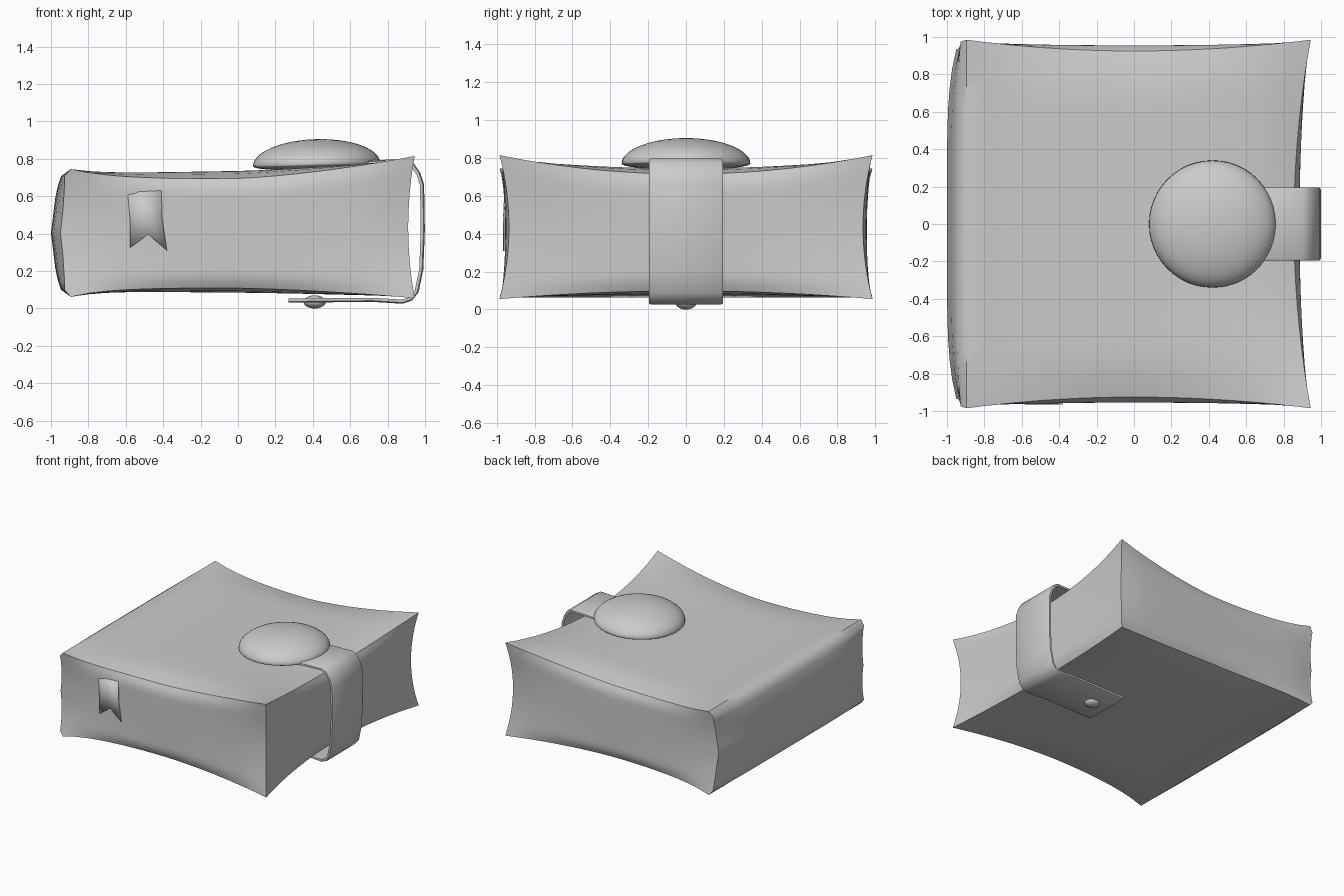
import bpy, bmesh, math
from mathutils import Vector

if "Cube" in bpy.data.objects:
    bpy.data.objects.remove(bpy.data.objects["Cube"])


def finish(name, bm, angle=30):
    bmesh.ops.recalc_face_normals(bm, faces=bm.faces)
    me = bpy.data.meshes.new(name)
    bm.to_mesh(me)
    bm.free()
    ob = bpy.data.objects.new(name, me)
    bpy.context.collection.objects.link(ob)
    bpy.ops.object.select_all(action='DESELECT')
    ob.select_set(True)
    bpy.context.view_layer.objects.active = ob
    bpy.ops.object.shade_smooth_by_angle(angle=math.radians(angle))
    return ob


def interp(t, pts):
    for (a, fa), (b, fb) in zip(pts, pts[1:]):
        if t <= b:
            return fa + (fb - fa) * (t - a) / (b - a)
    return pts[-1][1]


def near_edge(t):
    return max(0, (abs(t) - 0.72) / 0.28) ** 2


def sign(t):
    return 1 if t > 0 else -1


def book_point(u, v, w):
    """Soft box: edges rounded in the middle, corners drawn out, rounded spine on -x."""
    au, av, aw = abs(u), abs(v), abs(w)
    fore = u > 0
    # thickness: tapered top and bottom, raised corners
    if fore:
        lift = 0.065 * au ** 1.3 * av ** 2
        sink = 0.022 * au ** 1.3 * av ** 2
    else:
        lift = 0.025 * au ** 6
        sink = 0.03 * au ** 6
    drop = 0.04 * near_edge(v) * (1 - u * u)
    if fore:
        drop += 0.035 * near_edge(u) * (1 - v * v)
    top = 0.72 + 0.015 * (u + 1) + lift - drop
    bottom = 0.092 - 0.0075 * (u + 1) - sink + 0.6 * drop
    z = bottom + (top - bottom) * (w + 1) / 2
    # width: ends drawn out at the corners
    inset = 0.03 * near_edge(w) * (1 - u * u) + 0.02 * near_edge(u) * (1 - w * w)
    y = sign(v) * av * (0.955 + 0.03 * u * u * w * w - inset)
    # length: concave fore edge, bulging spine
    if fore:
        inset = 0.03 * near_edge(w) * (1 - v * v)
        x = u * (0.885 + 0.025 * v * v + 0.035 * v * v * w * w - inset)
    else:
        reach = interp(aw, [(0, 1), (0.6, 0.975), (0.88, 0.95), (1, 0.895)])
        x = u * (reach - 0.05 * av ** 5 * (1 - aw ** 4))
    return Vector((x, y, z))


# Book body
bm = bmesh.new()
bmesh.ops.create_cube(bm, size=2)
bmesh.ops.subdivide_edges(bm, edges=bm.edges[:], cuts=17, use_grid_fill=True)
for vert in bm.verts:
    vert.co = book_point(*vert.co)
finish("book", bm, 45)

# Closing strap: a thin band following a side profile
path = [(0.42, 0.765), (0.75, 0.783), (0.90, 0.787), (0.935, 0.765), (0.965, 0.72),
        (0.984, 0.66), (0.988, 0.42), (0.980, 0.21), (0.955, 0.09), (0.925, 0.052),
        (0.88, 0.036), (0.72, 0.046), (0.27, 0.042)]
bm = bmesh.new()
rings = []
half, thick = 0.195, 0.011
for i, (x, z) in enumerate(path):
    a, b = path[max(i - 1, 0)], path[min(i + 1, len(path) - 1)]
    d = Vector((b[0] - a[0], b[1] - a[1])).normalized()
    nx, nz = -d.y * thick, d.x * thick
    ring = []
    for s, y in ((1, -half + 0.012), (1, half - 0.012), (0.4, half),
                 (-1, half), (-1, -half), (0.4, -half)):
        ring.append(bm.verts.new((x + nx * s, y, z + nz * s)))
    rings.append(ring)
for r, q in zip(rings, rings[1:]):
    for k in range(6):
        j = (k + 1) % 6
        bm.faces.new((r[k], r[j], q[j], q[k]))
bm.faces.new(rings[0])
bm.faces.new(rings[-1])
finish("strap", bm)

# Flattened dome clasp on the cover
bm = bmesh.new()
bmesh.ops.create_uvsphere(bm, u_segments=48, v_segments=24, radius=1)
for vert in bm.verts:
    x, y, z = vert.co
    vert.co = (x * 0.34, y * 0.34, z * (0.135 if z > 0 else 0.03))
dome = finish("clasp_dome", bm, 60)
dome.location = (0.42, 0, 0.77)
dome.rotation_euler = (0, -0.03, 0)

# Rivet holding the strap underneath
bm = bmesh.new()
bmesh.ops.create_uvsphere(bm, u_segments=20, v_segments=12, radius=1)
rivet = finish("strap_rivet", bm, 60)
rivet.scale = (0.06, 0.055, 0.035)
rivet.location = (0.41, 0, 0.035)

# Forked bookmark ribbon on the front
left = [(-0.59, 0.62), (-0.578, 0.48), (-0.577, 0.325)]
mid = [(-0.5, 0.626), (-0.485, 0.49), (-0.48, 0.395)]
right = [(-0.41, 0.63), (-0.405, 0.48), (-0.38, 0.31)]
bm = bmesh.new()
cols = [[bm.verts.new((x, y, z)) for (x, z), y in zip(c, (-0.957, -0.963, -0.963))]
        for c in (left, mid, right)]
for a, b in zip(cols, cols[1:]):
    for i in range(2):
        bm.faces.new((a[i], a[i + 1], b[i + 1], b[i]))
ribbon = finish("bookmark", bm)
solid = ribbon.modifiers.new("thickness", 'SOLIDIFY')
solid.thickness = 0.006
solid.offset = 0
